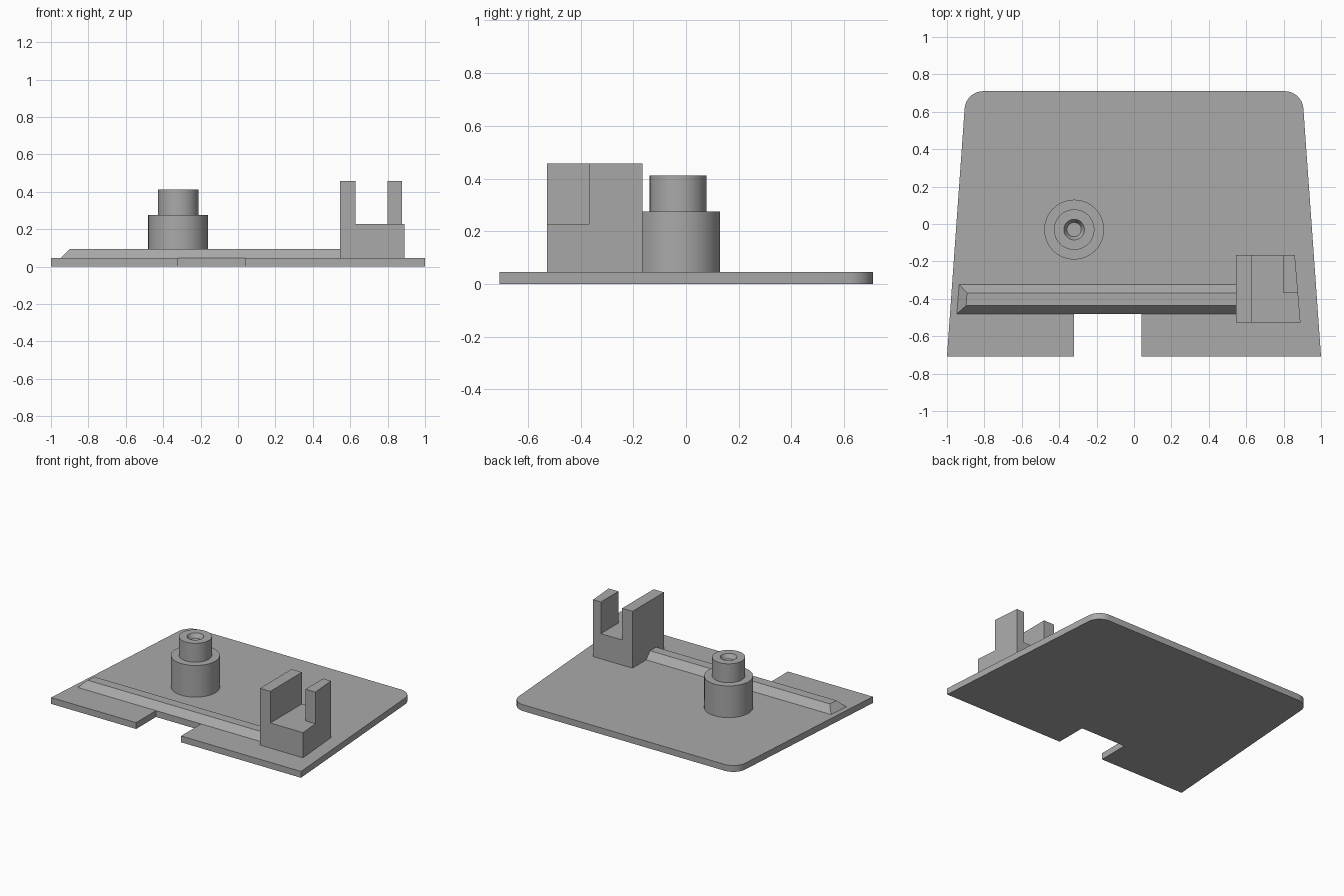
import bpy, bmesh, math
from mathutils import Vector

cube = bpy.data.objects.get("Cube")
if cube:
    bpy.data.objects.remove(cube, do_unlink=True)

grey = bpy.data.materials.new("plain_grey")
grey.use_nodes = True
GREY = (0.4, 0.4, 0.4, 1)
grey.diffuse_color = GREY
grey.node_tree.nodes["Principled BSDF"].inputs["Base Color"].default_value = GREY

PLATE_TOP = 0.046


def finish(name, bm, smooth=False):
    bmesh.ops.recalc_face_normals(bm, faces=bm.faces)
    mesh = bpy.data.meshes.new(name)
    bm.to_mesh(mesh)
    bm.free()
    mesh.materials.append(grey)
    obj = bpy.data.objects.new(name, mesh)
    bpy.context.collection.objects.link(obj)
    if smooth:
        bpy.ops.object.select_all(action='DESELECT')
        obj.select_set(True)
        bpy.context.view_layer.objects.active = obj
        bpy.ops.object.shade_smooth_by_angle(angle=math.radians(30))
    return obj


def loft(bm, lower, upper):
    """Closed solid between two matching outlines of 3D points."""
    a = [bm.verts.new(p) for p in lower]
    b = [bm.verts.new(p) for p in upper]
    bm.faces.new(a[::-1])
    bm.faces.new(b)
    for i in range(len(a)):
        j = (i + 1) % len(a)
        bm.faces.new((a[i], a[j], b[j], b[i]))


def at(outline, z):
    return [(x, y, z) for x, y in outline]


def rounded(corner, before, after, radius, steps=12):
    """Arc points that replace a sharp 2D corner."""
    c = Vector(corner)
    u = (Vector(before) - c).normalized()
    v = (Vector(after) - c).normalized()
    half = u.angle(v) / 2
    centre = c + (u + v).normalized() * radius / math.sin(half)
    start = c + u * radius / math.tan(half) - centre
    end = c + v * radius / math.tan(half) - centre
    sweep = start.angle(end)
    return [tuple(centre + (start * math.sin(sweep * (1 - i / steps))
                            + end * math.sin(sweep * i / steps)) / math.sin(sweep))
            for i in range(steps + 1)]


# Tapered base plate with rounded rear corners and a front notch
front, back, notch = -0.708, 0.71, -0.48
fr, br, bl, fl = (1, front), (0.899, back), (-0.899, back), (-1, front)
outline = [fl, (-0.32, front), (-0.32, notch), (0.04, notch), (0.04, front), fr]
outline += rounded(br, fr, bl, 0.1) + rounded(bl, br, fl, 0.1)
bm = bmesh.new()
loft(bm, at(outline, 0), at(outline, PLATE_TOP))
finish("base_plate", bm, True)

# Bevelled stiffening rib, ending inside the clip block
bm = bmesh.new()
loft(bm, at([(-0.947, -0.48), (0.56, -0.48), (0.56, -0.323), (-0.935, -0.323)], PLATE_TOP),
     at([(-0.898, -0.437), (0.56, -0.437), (0.56, -0.368), (-0.893, -0.368)], 0.095))
finish("stiffening_rib", bm)

# Clip block: one U section swept front to back, plus a shorter outer prong
y0, y1, prong_y = -0.527, -0.166, -0.368
low, high = 0.228, 0.457


def outer(y):
    return 0.89 - 0.03 * (y - y0) / (y1 - y0)


def bracket_section(y):
    return [(x, y, z) for x, z in ((0.545, PLATE_TOP), (outer(y), PLATE_TOP), (outer(y), low),
                                   (0.628, low), (0.628, high), (0.545, high))]


bm = bmesh.new()
loft(bm, bracket_section(y0), bracket_section(y1))
finish("clip_block", bm)
prong = [(0.798, prong_y), (outer(prong_y), prong_y), (outer(y1), y1), (0.798, y1)]
bm = bmesh.new()
loft(bm, at(prong, low), at(prong, high))
finish("clip_prong", bm)

# Stepped round post with a countersunk recess
profile = [(0, PLATE_TOP), (0.16, PLATE_TOP), (0.16, 0.275), (0.108, 0.275),
           (0.108, 0.411), (0.055, 0.411), (0.038, 0.38), (0, 0.38)]
bm = bmesh.new()
ring = [bm.verts.new((r, 0, z)) for r, z in profile]
edges = [bm.edges.new(pair) for pair in zip(ring, ring[1:])]
bmesh.ops.spin(bm, geom=ring + edges, cent=(0, 0, 0), axis=(0, 0, 1),
               angle=math.tau, steps=64, use_duplicate=False)
bmesh.ops.remove_doubles(bm, verts=bm.verts, dist=0.0005)
post = finish("stepped_post", bm, True)
post.location = (-0.32, -0.03, 0)
